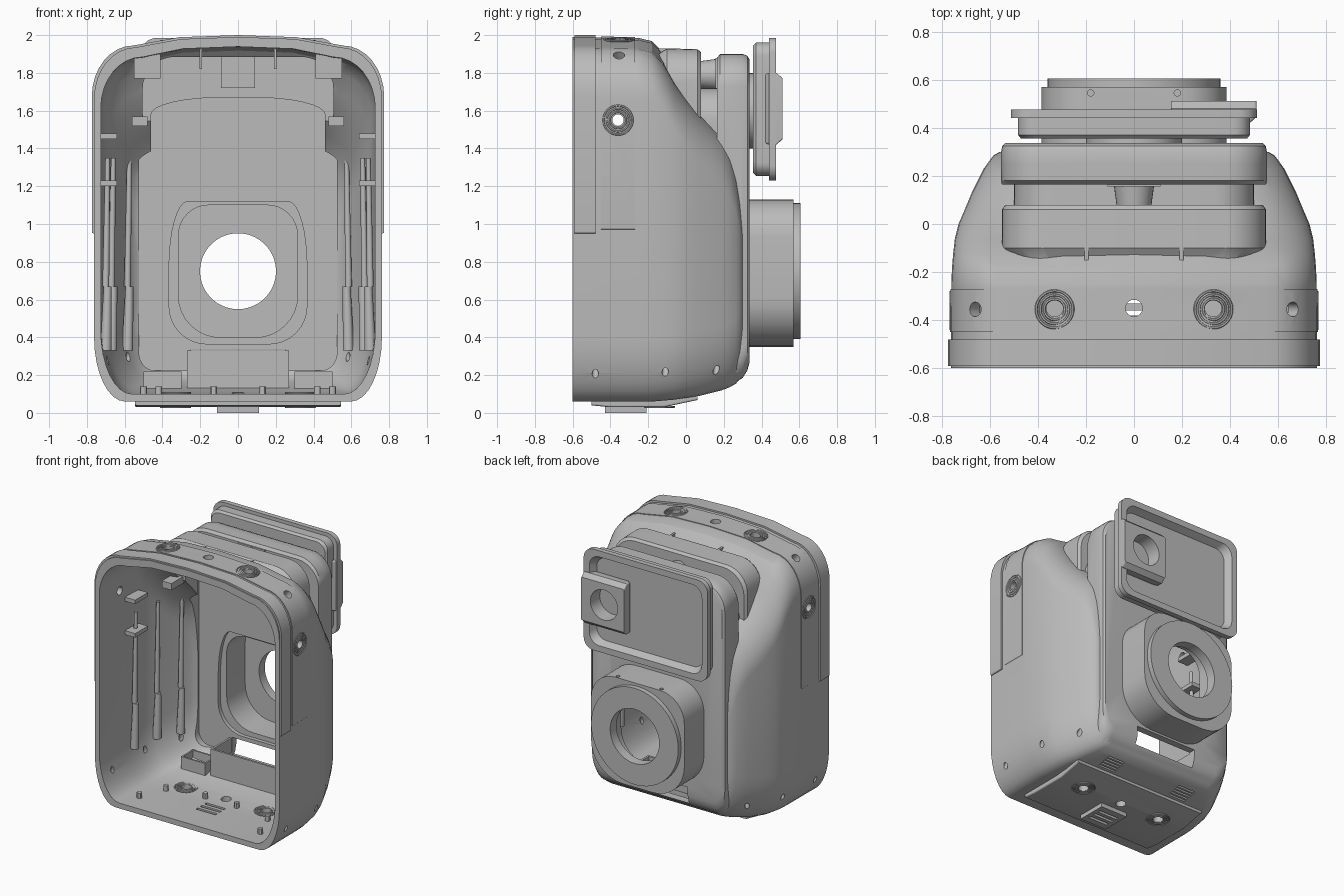
import bpy, bmesh
from math import sin, cos, pi, radians
from mathutils import Vector, Matrix

cube = bpy.data.objects.get("Cube")
if cube:
    bpy.data.objects.remove(cube, do_unlink=True)

grey = bpy.data.materials.new("plain grey")
grey.use_nodes = True
GREY = (0.5, 0.5, 0.5, 1)
grey.diffuse_color = GREY
grey.node_tree.nodes["Principled BSDF"].inputs["Base Color"].default_value = GREY
parts = []


def finish(name, bm):
    bmesh.ops.recalc_face_normals(bm, faces=bm.faces)
    mesh = bpy.data.meshes.new(name)
    bm.to_mesh(mesh)
    bm.free()
    obj = bpy.data.objects.new(name, mesh)
    bpy.context.collection.objects.link(obj)
    parts.append(obj)
    return obj


def loft(name, rows, bot, top, crown=0.0, steps=8):
    """Rounded sections (y, half width, bottom, top) joined along y."""
    bm = bmesh.new()
    rings = []
    for y, w, b, t in rows:
        half = []
        for i in range(steps + 1):
            a = -pi / 2 + pi / 2 * i / steps
            half.append((w - bot[0] + bot[0] * cos(a), b + bot[1] + bot[1] * sin(a)))
        for i in range(steps + 1):
            a = pi / 2 * i / steps
            half.append((w - top[0] + top[0] * cos(a), t - crown - top[1] + top[1] * sin(a)))
        if crown:
            half += [(w * 0.4, t - crown * 0.2), (0, t)]
        full = half + [(-x, z) for x, z in reversed(half) if x > 1e-6]
        rings.append([bm.verts.new((x, y, z)) for x, z in full])
    for r0, r1 in zip(rings, rings[1:]):
        for i in range(len(r0)):
            j = (i + 1) % len(r0)
            bm.faces.new((r0[i], r0[j], r1[j], r1[i]))
    bm.faces.new(rings[0])
    bm.faces.new(rings[-1])
    return finish(name, bm)


def boxes(name, spans, mirror=False):
    """Boxes given as (x0, x1, y0, y1, z0, z1)."""
    bm = bmesh.new()
    for x0, x1, y0, y1, z0, z1 in spans:
        for s in ((1, -1) if mirror else (1,)):
            mid = Vector((s * (x0 + x1) / 2, (y0 + y1) / 2, (z0 + z1) / 2))
            size = Matrix.Diagonal((x1 - x0, y1 - y0, z1 - z0, 1))
            bmesh.ops.create_cube(bm, size=1, matrix=Matrix.Translation(mid) @ size)
    return finish(name, bm)


def rods(name, ends, mirror=False, seg=32):
    """Round bars given as (start, end, start radius, end radius)."""
    bm = bmesh.new()
    for p, q, r0, r1 in ends:
        for s in ((1, -1) if mirror else (1,)):
            a, b = Vector((s * p[0], p[1], p[2])), Vector((s * q[0], q[1], q[2]))
            turn = Vector((0, 0, 1)).rotation_difference(b - a).to_matrix().to_4x4()
            bmesh.ops.create_cone(bm, cap_ends=True, segments=seg, radius1=r0, radius2=r1,
                                  depth=(b - a).length,
                                  matrix=Matrix.Translation((a + b) / 2) @ turn)
    return finish(name, bm)


def combine(target, tool, operation):
    mod = target.modifiers.new("combine", 'BOOLEAN')
    mod.operation, mod.solver, mod.object = operation, 'EXACT', tool
    graph = bpy.context.evaluated_depsgraph_get()
    mesh = bpy.data.meshes.new_from_object(target.evaluated_get(graph))
    target.modifiers.clear()
    target.data = mesh
    parts.remove(tool)
    bpy.data.objects.remove(tool, do_unlink=True)


def add(target, *tools):
    for tool in tools:
        combine(target, tool, 'UNION')


def cut(target, *tools):
    for tool in tools:
        combine(target, tool, 'DIFFERENCE')


# Main housing: narrows to the rear, with falling shoulders
body = [(-0.6, 0.762, 0.06, 1.99), (-0.25, 0.76, 0.06, 1.985), (-0.18, 0.757, 0.06, 1.968),
        (-0.12, 0.752, 0.065, 1.905), (-0.06, 0.745, 0.07, 1.8), (0, 0.73, 0.08, 1.715),
        (0.07, 0.7, 0.09, 1.635), (0.13, 0.675, 0.105, 1.575), (0.19, 0.645, 0.12, 1.52),
        (0.23, 0.625, 0.135, 1.47), (0.265, 0.6, 0.155, 1.39), (0.285, 0.585, 0.18, 1.29),
        (0.3, 0.56, 0.22, 1.18)]
low, high, crown = (0.165, 0.34), (0.22, 0.27), 0.055
shell = loft("housing_shell", body, low, high, crown)

# Raised rim bands, upper tiers, rear panel, lens housing and base plate
tiny, tier = (0.01, 0.01), (0.17, 0.17)
add(shell,
    loft("rim_band", [(-0.59, 0.774, 0.95, 2), (-0.48, 0.774, 0.95, 2)], tiny, high, crown),
    loft("trim_band", [(-0.45, 0.765, 0.97, 1.993), (-0.27, 0.764, 0.97, 1.99)],
         tiny, high, crown),
    loft("front_tier", [(-0.28, 0.5, 1.25, 1.88), (-0.14, 0.53, 1.25, 1.905),
                        (-0.1, 0.55, 1.25, 1.93), (0.06, 0.55, 1.25, 1.925),
                        (0.08, 0.535, 1.25, 1.91)], tiny, tier),
    loft("middle_tier", [(0, 0.5, 1.22, 1.72), (0.25, 0.5, 1.22, 1.72)], tiny, tier),
    loft("rear_panel", [(0.165, 0.55, 0.12, 1.88), (0.18, 0.553, 0.125, 1.9),
                        (0.25, 0.553, 0.155, 1.9), (0.3, 0.553, 0.185, 1.9),
                        (0.325, 0.548, 0.225, 1.89), (0.337, 0.535, 0.27, 1.87)],
         (0.1, 0.15), tier),
    loft("lens_housing", [(0.31, 0.385, 0.35, 1.13), (0.57, 0.385, 0.35, 1.13)],
         (0.26, 0.26), (0.2, 0.2)),
    rods("lens_ring", [((0, 0.55, 0.75), (0, 0.606, 0.75), 0.36, 0.36)], seg=64),
    loft("base_plate", [(-0.5, 0.545, 0.04, 0.085), (-0.4, 0.545, 0.03, 0.085),
                        (-0.12, 0.545, 0.03, 0.085), (0.06, 0.545, 0.068, 0.1)], tiny, tiny),
    boxes("base_foot", [(-0.11, 0.11, -0.43, -0.21, 0, 0.05)]))

# Hollow interior with a flat rear wall
inner = [(y - 0.02, w - 0.035, b + 0.04, t - 0.05) for y, w, b, t in body]
inner[0] = (-0.7,) + inner[0][1:]
cut(shell,
    loft("main_cavity", inner, low, high, crown),
    loft("tier_cavity", [(-0.36, 0.505, 1.3, 1.885), (0.035, 0.505, 1.3, 1.885)], tiny, tier),
    loft("middle_cavity", [(-0.1, 0.46, 0.4, 1.67), (0.287, 0.46, 0.4, 1.67)],
         tiny, (0.38, 0.09)),
    loft("rear_cavity", [(0.18, 0.525, 0.225, 1.68), (0.287, 0.525, 0.225, 1.68)],
         (0.08, 0.1), (0.44, 0.12)),
    loft("lens_window", [(0.2, 0.365, 0.365, 1.12), (0.315, 0.365, 0.365, 1.12)],
         (0.2, 0.2), (0.1, 0.35)),
    loft("lens_cavity", [(0.3, 0.315, 0.4, 1.1), (0.535, 0.315, 0.4, 1.1)],
         (0.22, 0.22), (0.16, 0.16)),
    rods("lens_bore", [((0, 0.5, 0.75), (0, 0.7, 0.75), 0.2, 0.205)], seg=64))

# Drilled holes, connector opening and vents
cut(shell,
    rods("top_holes", [((x, -0.35, 1.8), (x, -0.35, 2.1), 0.035, 0.035)
                       for x in (-0.33, 0, 0.33)]),
    rods("corner_holes", [((0.55, -0.355, 1.75), (0.75, -0.355, 2.01), 0.03, 0.03)], True),
    rods("side_holes", [((0.6, -0.36, 1.55), (0.9, -0.36, 1.55), 0.03, 0.03)], True),
    rods("low_holes", [((x - 0.08, y, 0.36), (x + 0.06, y, 0.08), 0.017, 0.017)
                       for x, y in ((0.735, -0.48), (0.73, -0.11), (0.63, 0.16))], True),
    rods("base_holes", [((x, -0.14, -0.1), (x, -0.14, 0.2), 0.035, 0.035)
                        for x in (-0.33, 0, 0.33)]),
    rods("housing_screws", [((x, 0.545, 1.115), (x, 0.545, 1.2), 0.013, 0.013)
                            for x in (-0.18, 0.18)]),
    boxes("connector_opening", [(-0.25, 0.25, 0.21, 0.42, 0.205, 0.335)]),
    boxes("foot_vents", [(-0.08, 0.08, y - 0.011, y + 0.011, -0.1, 0.2)
                         for y in (-0.37, -0.32, -0.27)]),
    boxes("grilles", [(0.24, 0.38, 0.08 + i * 0.024, 0.092 + i * 0.024, 0, 0.115 + i * 0.008)
                      for i in range(5)], True))

# Ringed grommets around the larger holes
spots = []
for s in (1, -1):
    spots += [((s * 0.33, -0.355, 1.975), (0, s * radians(5), 0)),
              ((s * 0.763, -0.36, 1.55), (0, pi / 2, 0)),
              ((s * 0.33, -0.14, 0.032), (0, 0, 0)),
              ((s * 0.33, -0.14, 0.105), (0, 0, 0))]
for place, turn in spots:
    for radius in (0.043, 0.06, 0.077):
        bpy.ops.mesh.primitive_torus_add(location=place, rotation=turn, major_radius=radius,
                                         minor_radius=0.006, major_segments=32, minor_segments=6)
        bpy.context.object.name = "grommet_ring"
        parts.append(bpy.context.object)

# Rear screen with recessed face and a chamfered camera block
screen = loft("screen", [(0.355, 0.47, 1.27, 1.945), (0.37, 0.482, 1.255, 1.96),
                         (0.45, 0.482, 1.255, 1.96)], (0.07, 0.07), (0.07, 0.07))
soft = (0.08, 0.08)
add(screen, loft("screen_flange", [(0.44, 0.512, 1.23, 1.985), (0.477, 0.512, 1.23, 1.985)],
                 soft, soft))
cut(screen, loft("screen_recess", [(0.425, 0.44, 1.3, 1.915), (0.5, 0.475, 1.265, 1.95)],
                 soft, soft))
block = loft("camera_block", [(0.41, 0.14, 1.43, 1.79), (0.445, 0.178, 1.42, 1.8),
                              (0.48, 0.178, 1.42, 1.8), (0.512, 0.178, 1.45, 1.77)],
             tiny, tiny)
block.location.x = 0.331
add(screen, block)
cut(screen, rods("camera_bore", [((0.32, 0.405, 1.61), (0.32, 0.6, 1.61), 0.11, 0.115)]))
rods("screen_hub", [((0, 0.31, 1.6), (0, 0.37, 1.6), 0.2, 0.2)])

# Pivot between the tiers
rods("pivot", [((0, 0.06, 1.79), (0, 0.17, 1.79), 0.07, 0.085)])
boxes("pivot_bracket", [(-0.11, 0.11, 0.155, 0.2, 1.7, 1.88)])


# Open trays on the floor
def tray(name, x0, x1, y0, y1, z0, z1, mirror=False, t=0.012):
    boxes(name, [(x0, x1, y0, y0 + t, z0, z1), (x0, x1, y1 - t, y1, z0, z1),
                 (x0, x0 + t, y0 + t, y1 - t, z0, z1),
                 (x1 - t, x1, y0 + t, y1 - t, z0, z1)], mirror)


tray("side_tray", 0.3, 0.5, 0.04, 0.18, 0.13, 0.22, True)
boxes("connector_tray", [(-0.27, 0.27, 0.06, 0.075, 0.11, 0.33),
                         (-0.27, -0.255, 0.075, 0.285, 0.18, 0.33),
                         (0.255, 0.27, 0.075, 0.285, 0.18, 0.33)])

# Ribs, clips and brackets inside
rods("wall_ribs", [((x, y, z0), (x - 0.01, y, z1), r, r * 0.7)
                   for x, y in ((0.7, -0.22), (0.67, 0), (0.585, 0.16))
                   for z0, z1, r in ((0.33, 0.67, 0.03), (0.67, 1.35, 0.018))], True, 12)
boxes("wall_clips", [(0.64, 0.73, -0.3, -0.15, z, z + 0.03) for z in (1.2, 1.45)], True)
boxes("shoulder_clips", [(0.48, 0.56, -0.1, 0.05, 1.52, 1.57)], True)
boxes("top_brackets", [(0.41, 0.55, -0.3, -0.27, 1.77, 1.9),
                       (0.19, 0.205, -0.3, -0.1, 1.82, 1.93)], True)
boxes("top_plate", [(-0.09, 0.09, 0.01, 0.05, 1.72, 1.9)])
rods("floor_posts", [((x, y, 0.08), (x, y, 0.14), 0.018, 0.018)
                     for x, y in ((0.13, -0.2), (0.42, -0.25), (0.5, -0.45))], True, 12)

# Shared material and smooth shading with sharp edges kept
bpy.ops.object.select_all(action='DESELECT')
for obj in parts:
    obj.data.materials.clear()
    obj.data.materials.append(grey)
    obj.select_set(True)
bpy.context.view_layer.objects.active = shell
bpy.ops.object.shade_smooth_by_angle(angle=radians(30))
